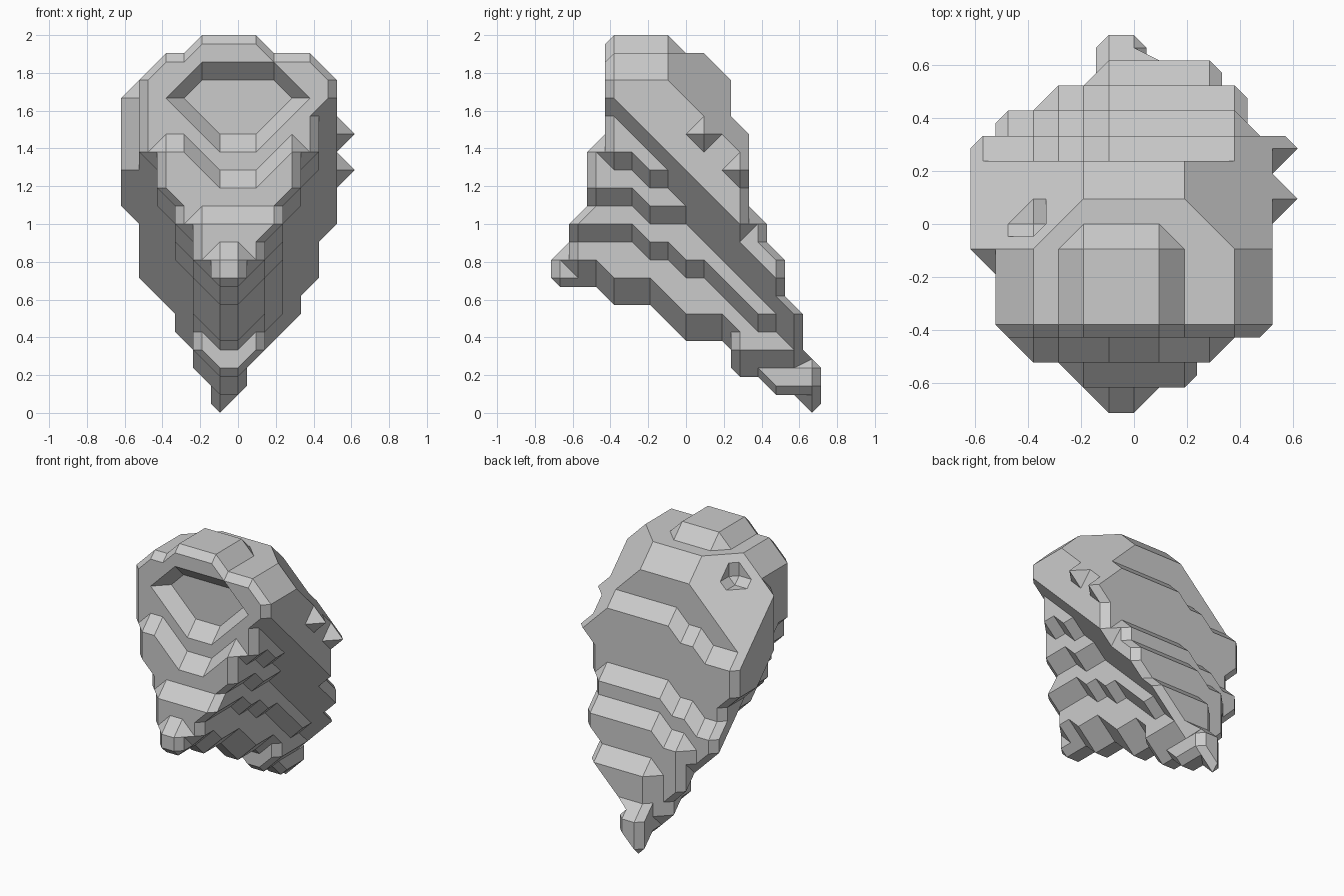
import bpy, bmesh
from mathutils import Vector

if "Cube" in bpy.data.objects:
    bpy.data.objects.remove(bpy.data.objects["Cube"])

P = 2 / 21  # lattice pitch: the rock is a faceted 13 x 15 x 21 grid solid

# Rear limit of each layer, bottom to top
BACK = [7] * 3 + [6] * 3 + [5] * 3 + [4] * 2 + [3] * 5 + [2] * 3 + [1, -1]
# Lowest layer along the keel, front (-7) to back (7)
KEEL = [7, 7, 7, 6, 6, 6, 5, 4, 4, 4, 2, 2, 1, 1, 0]
# Side ledges: (last j, lowest layer) steps for widths 2..5
LEDGE = {2: ((-3, 10), (-1, 9), (1, 8), (2, 7), (3, 6), (9, 5)),
         3: ((-3, 12), (9, 11)), 4: ((-3, 14), (9, 13)), 5: ((9, 17),)}
# Width limits at the front nose, at the rear tail and per layer
CAPS = {-7: (-1, 0), -6: (-2, 2), -5: (-4, 3), 7: (-1, 0), 6: (-1, 3),
        5: (-3, 4), 4: (-5, 4)}
CROWN = {0: (-1, -1), 1: (-1, 0), 2: (-2, 0), 18: (-5, 5), 19: (-4, 4), 20: (-2, 1)}
SPIKES = {(6, 3, 13), (6, 1, 15)}


def front_limit(i, k):
    # stepped, slightly hollow front with a hood lip around the opening
    side = max(0, abs(i) - 1)
    if k >= 19 or (k >= 15 and abs(i) + k >= 21):
        return -4
    for top, j in ((8, -7), (10, -6), (12 + min(2, side), -5), (14 + side, -4)):
        if k <= top:
            return j
    return -3


def low_limit(i, j):
    # slanted underside planes, cut back by the side ledges
    w = i if i >= 0 else -i - 1
    keel = KEEL[j + 7]
    if w == 0:
        return keel
    if w == 1:
        return keel + 1
    step = next(h for last, h in LEDGE[w] if j <= last)
    return max(keel, min(step, 8 - j + w if i > 0 else 6 - j - i))


def solid(i, j, k):
    if (i, j, k) in SPIKES:
        return True
    if not (0 <= k <= 20 and -7 <= j <= 7 and -6 <= i <= 5):
        return False
    shift = 2 if i <= -4 else 1 if i <= -2 and k < 18 else 0
    if j > BACK[min(20, k + shift)] or j < front_limit(i, k):
        return False
    for lim in (CAPS.get(j, (-6, 5)), CROWN.get(k, (-6, 5))):
        if not lim[0] <= i <= lim[1]:
            return False
    if i == -6 and not (-1 <= j <= 3 and 11 <= k <= 17):
        return False
    return k >= low_limit(i, j) and abs(i) + j + k <= 22


def cube_faces():
    faces = []
    for a in range(3):
        for s in (0, 1):
            cyc = []
            for u, v in ((0, 0), (1, 0), (1, 1), (0, 1)):
                c = [0, 0, 0]
                c[a], c[(a + 1) % 3], c[(a + 2) % 3] = s, u, v
                cyc.append(tuple(c))
            faces.append(cyc if s else cyc[::-1])
    return faces


FACES = cube_faces()
filled = {(i, j, k) for i in range(-6, 7) for j in range(-7, 8)
          for k in range(21) if solid(i, j, k)}
bm = bmesh.new()
verts = {}


def vert(key):
    # key is a doubled lattice position halfway along a crossed edge
    if key not in verts:
        x, y, z = key
        verts[key] = bm.verts.new((x * P / 2, y * P / 2, (z + 1) * P / 2))
    return verts[key]


def flat(loop):
    p = [Vector(q) for q in loop]
    n = (p[1] - p[0]).cross(p[2] - p[0])
    return all(abs(n.dot(q - p[0])) < 1e-6 for q in p[3:])


def add_facets(loop):
    # split a bent loop into flat quads and triangles so long slopes stay flat
    if len(loop) > 3 and not flat(loop):
        for size in (4, 3):
            for s in range(len(loop)):
                rot = loop[s:] + loop[:s]
                if len(loop) > size and flat(rot[:size]):
                    add_facets(rot[:size])
                    add_facets([rot[0]] + rot[size - 1:])
                    return
    bm.faces.new([vert(p) for p in loop])


# Chamfered skin: trace the surface loops in every lattice cell
for i in range(-8, 8):
    for j in range(-9, 9):
        for k in range(-2, 22):
            link = {}
            for cyc in FACES:
                pts = [(i + a, j + b, k + c) for a, b, c in cyc]
                ins = [p in filled for p in pts]
                mid = [tuple(a + b for a, b in zip(pts[n], pts[(n + 1) % 4]))
                       for n in range(4)]
                for n in range(4):
                    if ins[n] and not ins[(n + 1) % 4]:
                        m = (n + 1) % 4
                        while ins[m] or not ins[(m + 1) % 4]:
                            m = (m + 1) % 4
                        link[mid[n]] = mid[m]
            while link:
                start, nxt = link.popitem()
                loop = [start]
                while nxt != start:
                    loop.append(nxt)
                    nxt = link.pop(nxt)
                if len(loop) > 2:
                    add_facets(loop)

bmesh.ops.recalc_face_normals(bm, faces=bm.faces)
bmesh.ops.dissolve_limit(bm, angle_limit=0.02, verts=bm.verts, edges=bm.edges)

mesh = bpy.data.meshes.new("faceted_rock")
bm.to_mesh(mesh)
bm.free()
rock = bpy.data.objects.new("faceted_rock", mesh)
bpy.context.collection.objects.link(rock)
